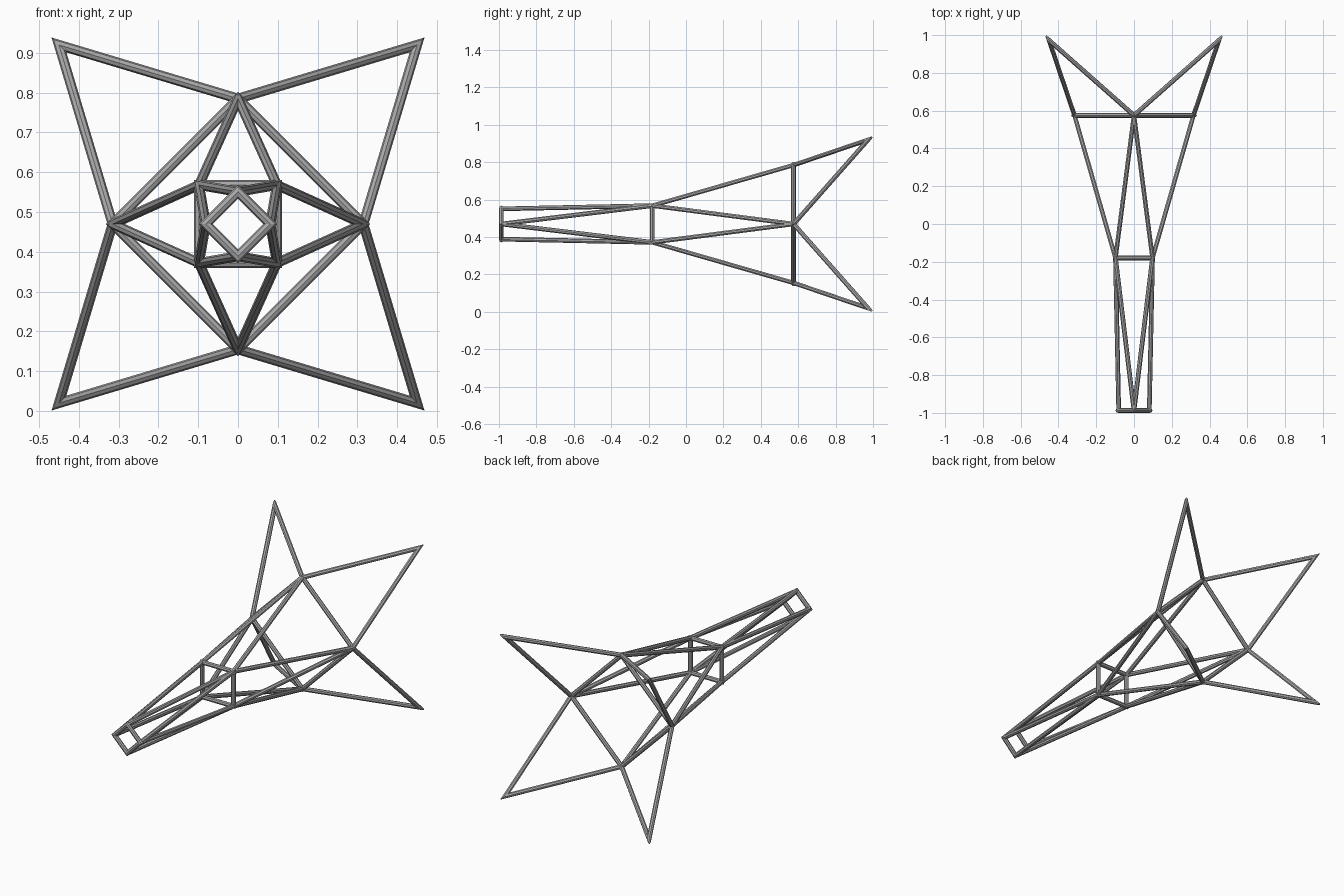
import bpy
import bmesh
import math
from mathutils import Vector

cube = bpy.data.objects.get("Cube")
if cube:
    bpy.data.objects.remove(cube, do_unlink=True)

RADIUS = 0.0125
SIDES = 8
MID_Z = 0.47

steel = bpy.data.materials.new("steel_grey")
steel.use_nodes = True
grey = (0.4, 0.4, 0.4, 1.0)
steel.diffuse_color = grey
steel.node_tree.nodes["Principled BSDF"].inputs["Base Color"].default_value = grey


def strut(bm, a, b, cut_a, cut_b):
    """Faceted bar from a to b, its ends trimmed by the planes cut_a and cut_b."""
    axis = (b - a).normalized()
    side = axis.cross(Vector((0, 1, 0))).normalized()
    up = side.cross(axis)
    rings = []
    for end, cut in ((a, cut_a), (b, cut_b)):
        ring = []
        for i in range(SIDES):
            t = math.tau * i / SIDES
            off = (side * math.cos(t) + up * math.sin(t)) * RADIUS
            slide = off.dot(cut) / axis.dot(cut)
            ring.append(bm.verts.new(end + off - axis * slide))
        rings.append(ring)
    r0, r1 = rings
    for i in range(SIDES):
        j = (i + 1) % SIDES
        bm.faces.new((r0[i], r0[j], r1[j], r1[i]))
    bm.faces.new(r0[::-1])
    bm.faces.new(r1)


def loop_frame(name, points, mitred):
    """Closed loop of bars, with mitred or square-cut joints."""
    bm = bmesh.new()
    n = len(points)
    dirs = [(points[(i + 1) % n] - points[i]).normalized() for i in range(n)]
    for i in range(n):
        j = (i + 1) % n
        cut_a = dirs[i - 1] + dirs[i] if mitred else dirs[i]
        cut_b = dirs[i] + dirs[j] if mitred else dirs[i]
        strut(bm, points[i], points[j], cut_a, cut_b)
    bmesh.ops.recalc_face_normals(bm, faces=bm.faces)
    mesh = bpy.data.meshes.new(name)
    bm.to_mesh(mesh)
    bm.free()
    mesh.materials.append(steel)
    obj = bpy.data.objects.new(name, mesh)
    bpy.context.collection.objects.link(obj)


def four_nodes(radius, y, turn):
    """Four joints around the long axis, turned by the given degrees."""
    return [Vector((radius * math.cos(math.radians(turn + 90 * k)), y,
                    MID_Z + radius * math.sin(math.radians(turn + 90 * k))))
            for k in range(4)]


def zigzag(diamond, square):
    return [p for pair in zip(diamond, square) for p in pair]


# Joint positions from nose to tail
nose = four_nodes(0.081, -0.9875, 0)
waist = four_nodes(0.098 * math.sqrt(2), -0.18, 45)
shoulder = four_nodes(0.315, 0.575, 0)
tips = four_nodes(0.45 * math.sqrt(2), 0.973, 45)

# Cross frames
loop_frame("nose_frame", nose, True)
loop_frame("waist_frame", waist, True)
loop_frame("shoulder_frame", shoulder, True)

# Long braces between the frames, and the four pointed tail fins
loop_frame("front_braces", zigzag(nose, waist), False)
loop_frame("rear_braces", zigzag(shoulder, waist), False)
loop_frame("tail_fins", zigzag(shoulder, tips), True)
